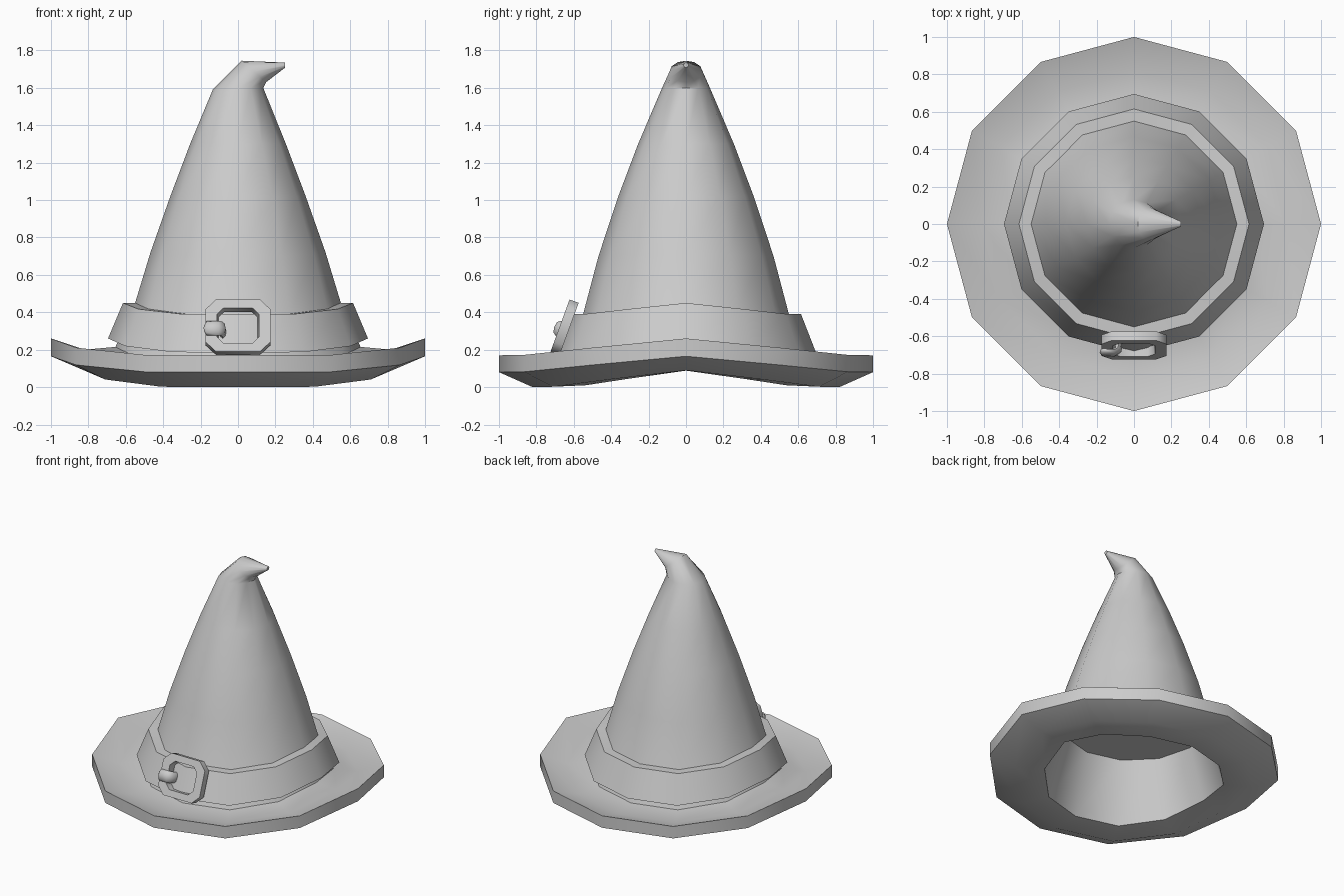
import bpy, bmesh, math
from mathutils import Vector, Matrix

if "Cube" in bpy.data.objects:
    bpy.data.objects.remove(bpy.data.objects["Cube"])

SIDES = 12


def loft(name, rings, closed=False, matrix=None, angle=40):
    """Skin a list of equal-length point loops; cap the ends unless closed."""
    bm = bmesh.new()
    loops = [[bm.verts.new(p) for p in ring] for ring in rings]
    n = len(loops[0])
    pairs = list(zip(loops, loops[1:]))
    if closed:
        pairs.append((loops[-1], loops[0]))
    else:
        bm.faces.new(loops[0])
        bm.faces.new(loops[-1])
    for a, b in pairs:
        for i in range(n):
            j = (i + 1) % n
            bm.faces.new((a[i], a[j], b[j], b[i]))
    bmesh.ops.recalc_face_normals(bm, faces=bm.faces)
    if matrix:
        bm.transform(matrix)
    mesh = bpy.data.meshes.new(name)
    bm.to_mesh(mesh)
    bm.free()
    obj = bpy.data.objects.new(name, mesh)
    bpy.context.collection.objects.link(obj)
    bpy.ops.object.select_all(action='DESELECT')
    obj.select_set(True)
    bpy.context.view_layer.objects.active = obj
    bpy.ops.object.shade_smooth_by_angle(angle=math.radians(angle))
    return obj


def saddle_ring(r, z, lift=0.0):
    """Twelve-sided ring whose left and right sides curl up by lift."""
    pts = []
    for i in range(SIDES):
        a = math.tau * i / SIDES
        pts.append((r * math.cos(a), r * math.sin(a),
                    z + lift * abs(math.cos(a)) ** 5.5))
    return pts


def tilted_ring(low, high, ry):
    """Ring spanning two (x, z) points, with half width ry in y."""
    c = [(p + q) / 2 for p, q in zip(low, high)]
    d = [(p - q) / 2 for p, q in zip(low, high)]
    return [(c[0] + d[0] * math.cos(t), ry * math.sin(t), c[1] + d[1] * math.cos(t))
            for t in (math.tau * i / SIDES for i in range(SIDES))]


# Hat body: inner cap, hollow, underside, rim, brim top, crown, bent tip
loft("hat_body", [
    saddle_ring(0.50, 0.46),
    saddle_ring(0.62, 0.008, 0.08),
    saddle_ring(0.82, 0.00, 0.09),
    saddle_ring(1.00, 0.08, 0.085),
    saddle_ring(1.00, 0.17, 0.09),
    saddle_ring(0.82, 0.115, 0.085),
    saddle_ring(0.655, 0.135, 0.08),
    saddle_ring(0.55, 0.39, 0.06),
    saddle_ring(0.468, 0.70, 0.02),
    saddle_ring(0.362, 1.02),
    saddle_ring(0.256, 1.30),
    tilted_ring((0.135, 1.60), (-0.135, 1.59), 0.13),
    tilted_ring((0.15, 1.63), (0.02, 1.745), 0.088),
    tilted_ring((0.252, 1.708), (0.252, 1.735), 0.013),
])

# Band around the crown
loft("hat_band", [
    saddle_ring(0.695, 0.185, 0.075),
    saddle_ring(0.615, 0.39, 0.06),
    saddle_ring(0.53, 0.39, 0.06),
    saddle_ring(0.63, 0.185, 0.075),
], closed=True)


def octagon(w, h, cut, z):
    return [(w, h - cut, z), (w - cut, h, z), (cut - w, h, z), (-w, h - cut, z),
            (-w, cut - h, z), (cut - w, -h, z), (w - cut, -h, z), (w, cut - h, z)]


# Buckle frame leaning back against the band
lean = Matrix.Translation((0, -0.648, 0.32)) @ Matrix.Rotation(math.radians(70), 4, 'X')
loft("buckle_frame", [
    octagon(0.173, 0.148, 0.055, 0.027),
    octagon(0.112, 0.1, 0.035, 0.027),
    octagon(0.105, 0.095, 0.03, -0.025),
    octagon(0.173, 0.148, 0.055, -0.025),
], closed=True, matrix=lean, angle=50)

# Buckle prong: rounded bar over the frame's left side, hooking inwards
path = [(-0.178, 0.026, 0.55), (-0.168, 0.032, 1), (-0.105, 0.034, 1),
        (-0.085, 0.022, 1), (-0.08, -0.035, 0.9)]
prong = []
for k, (x, z, s) in enumerate(path):
    a, b = path[max(k - 1, 0)], path[min(k + 1, len(path) - 1)]
    t = Vector((b[0] - a[0], 0, b[1] - a[1])).normalized()
    side = Vector((-t.z, 0, t.x))
    prong.append([Vector((x, 0, z)) + side * 0.02 * s * math.sin(q)
                  + Vector((0, 0.041 * s * math.cos(q) - 0.017, 0))
                  for q in (math.tau * i / 8 for i in range(8))])
loft("buckle_prong", prong, matrix=lean, angle=60)
